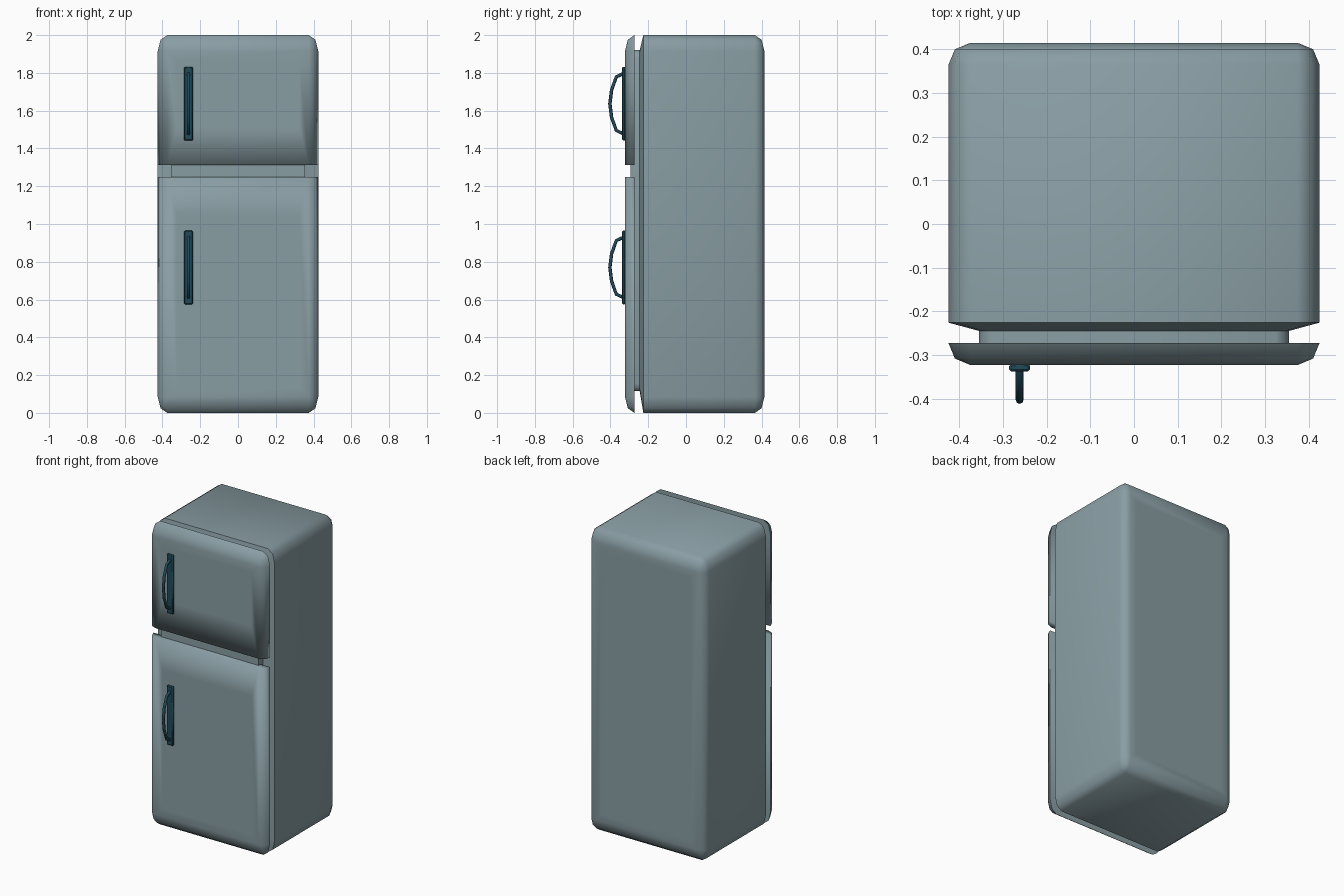
import bpy, bmesh, math

if "Cube" in bpy.data.objects:
    bpy.data.objects.remove(bpy.data.objects["Cube"])

RX, RZ, RY = 0.05, 0.085, 0.05      # rounding of the case in x, z and depth
C45 = math.sqrt(0.5)


def material(name, rgb):
    m = bpy.data.materials.new(name)
    m.diffuse_color = (*rgb, 1)
    m.use_nodes = True
    m.node_tree.nodes["Principled BSDF"].inputs["Base Color"].default_value = m.diffuse_color
    return m


shell_mat = material("enamel", (0.25, 0.34, 0.37))
handle_mat = material("dark_teal", (0.015, 0.07, 0.10))


def ring(y, hx, zb, zt, lo, hi):
    """Rounded rectangle at depth y; lo / hi are (rx, rz) of the bottom / top corners."""
    pts = []
    for sx, sz, (rx, rz), start in ((1, 1, hi, 0), (-1, 1, hi, 90),
                                    (-1, -1, lo, 180), (1, -1, lo, 270)):
        cx = sx * (hx - rx)
        cz = zt - rz if sz > 0 else zb + rz
        for k in range(3):
            a = math.radians(start + 45 * k)
            pts.append((cx + rx * math.cos(a), y, cz + rz * math.sin(a)))
    return pts


def finish(obj, mat, angle):
    obj.data.materials.append(mat)
    bpy.ops.object.select_all(action='DESELECT')
    obj.select_set(True)
    bpy.context.view_layer.objects.active = obj
    bpy.ops.object.shade_smooth_by_angle(angle=math.radians(angle))


def loft(name, rings, mat, angle):
    bm = bmesh.new()
    loops = [[bm.verts.new(p) for p in r] for r in rings]
    for a, b in zip(loops, loops[1:]):
        n = len(a)
        for i in range(n):
            j = (i + 1) % n
            bm.faces.new((a[i], a[j], b[j], b[i]))
    bm.faces.new(loops[0])
    bm.faces.new(loops[-1])
    bmesh.ops.remove_doubles(bm, verts=bm.verts, dist=1e-5)
    bmesh.ops.recalc_face_normals(bm, faces=bm.faces)
    me = bpy.data.meshes.new(name)
    bm.to_mesh(me)
    bm.free()
    obj = bpy.data.objects.new(name, me)
    bpy.context.collection.objects.link(obj)
    finish(obj, mat, angle)


def rounded_end(y, direction, zb, zt, round_lo=True, round_hi=True):
    """Rings that round a slab over from its full outline at y, ending in a flat cap."""
    out = []
    for fx, fy, extra in ((0, 0, 0), (1 - C45, C45, 0), (1, 1, 0), (1, 1, 0.05)):
        r = (RX * (1 - fx), RZ * (1 - fx))
        e_lo = extra if round_lo else extra * 4
        e_hi = extra if round_hi else extra * 4
        out.append(ring(y + direction * RY * fy, 0.425 - RX * fx - extra,
                        zb + (RZ * fx if round_lo else 0) + e_lo,
                        zt - (RZ * fx if round_hi else 0) - e_hi,
                        r if round_lo else (0, 0),
                        r if round_hi else (0, 0)))
    return out


# cabinet with a recessed neck at the front and a rounded back
full, neck = (RX, RZ), (0.03, 0.04)
loft("cabinet",
     [ring(-0.28, 0.355, 0.115, 1.92, neck, neck),
      ring(-0.245, 0.355, 0.115, 1.92, neck, neck),
      ring(-0.226, 0.425, 0, 2, full, full)] + rounded_end(0.365, 1, 0, 2),
     shell_mat, 50)

# doors, square where they meet in the middle
loft("freezer_door", rounded_end(-0.273, -1, 1.312, 2, round_lo=False), shell_mat, 100)
loft("fridge_door", rounded_end(-0.273, -1, 0, 1.25, round_hi=False), shell_mat, 100)

# divider seen in the gap between the doors
loft("door_divider",
     [ring(y, 0.355, 1.24, 1.325, (0, 0), (0, 0)) for y in (-0.26, -0.293)],
     shell_mat, 30)


def handle(prefix, zc):
    # back plate
    bpy.ops.mesh.primitive_cube_add(size=1, location=(-0.262, -0.329, zc))
    plate = bpy.context.object
    plate.name = prefix + "_handle_plate"
    plate.scale = (0.048, 0.018, 0.39)
    bpy.ops.object.transform_apply(location=False, rotation=False, scale=True)
    bev = plate.modifiers.new("edge", 'BEVEL')
    bev.width, bev.segments = 0.005, 1
    finish(plate, handle_mat, 30)

    # arched grip
    half = [(-0.330, 0.160), (-0.369, 0.142), (-0.394, 0.072)]
    path = half + [(-0.403, 0)] + [(y, -z) for y, z in reversed(half)]
    cu = bpy.data.curves.new(prefix + "_handle_grip", 'CURVE')
    cu.dimensions = '3D'
    cu.bevel_depth, cu.bevel_resolution = 0.009, 2
    cu.use_fill_caps = True
    sp = cu.splines.new('POLY')
    sp.points.add(len(path) - 1)
    for p, (y, z) in zip(sp.points, path):
        p.co = (-0.262, y, zc + z, 1)
    cu.materials.append(handle_mat)
    bpy.context.collection.objects.link(bpy.data.objects.new(cu.name, cu))


handle("freezer", 1.637)
handle("fridge", 0.77)
